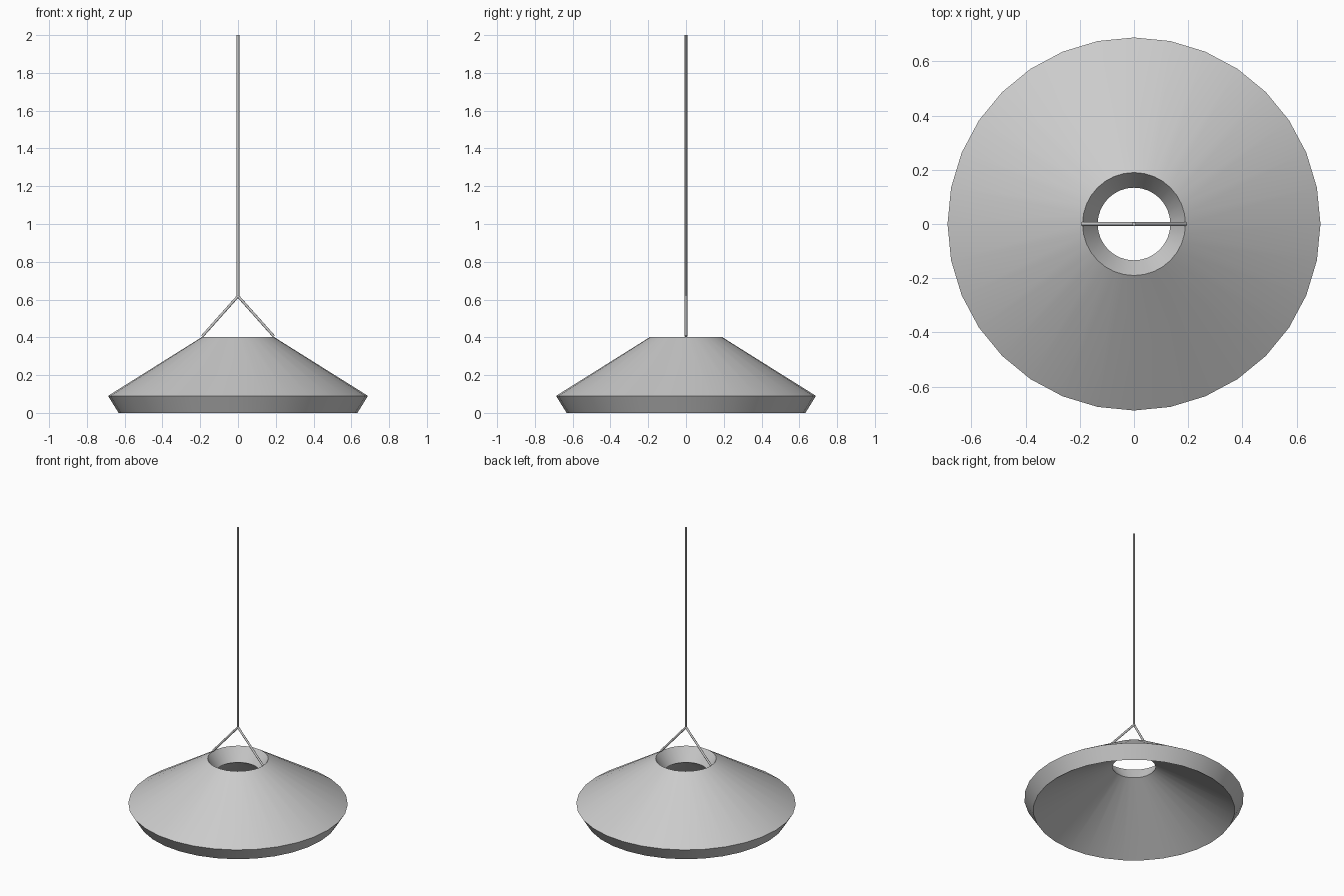
import bpy, math
from mathutils import Vector

if "Cube" in bpy.data.objects:
    bpy.data.objects.remove(bpy.data.objects["Cube"])

SIDES = 32


def finish(obj, name):
    obj.name = name
    bpy.context.view_layer.objects.active = obj
    obj.select_set(True)
    bpy.ops.object.shade_smooth_by_angle(angle=math.radians(30))
    obj.select_set(False)


def lathe(name, profile, sides):
    """Revolve a closed (radius, z) profile around the z axis."""
    n = len(profile)
    verts = [(r * math.sin(2 * math.pi * i / sides), r * math.cos(2 * math.pi * i / sides), z)
             for i in range(sides) for r, z in profile]
    faces = []
    for i in range(sides):
        a, b = i * n, (i + 1) % sides * n
        for k in range(n):
            j = (k + 1) % n
            faces.append((a + k, b + k, b + j, a + j))
    mesh = bpy.data.meshes.new(name)
    mesh.from_pydata(verts, [], faces)
    obj = bpy.data.objects.new(name, mesh)
    bpy.context.collection.objects.link(obj)
    finish(obj, name)


def rod(name, start, end, radius=0.007):
    """Thin cylinder between two points."""
    start, end = Vector(start), Vector(end)
    axis = end - start
    bpy.ops.mesh.primitive_cylinder_add(vertices=12, radius=radius, depth=axis.length,
                                        location=(start + end) / 2,
                                        rotation=axis.to_track_quat('Z', 'Y').to_euler())
    finish(bpy.context.object, name)


# Thick conical shade: lower lip, outer lip, top of the hole, bottom of the hole
lathe("lamp_shade", [(0.632, 0.0), (0.688, 0.09), (0.19, 0.402), (0.134, 0.312)], SIDES)

# Hanging cord
rod("hanging_cord", (0, 0, 0.615), (0, 0, 2.0))

# Two support wires from the cord to the rim of the hole
for side, label in ((-1, "left"), (1, "right")):
    rod(f"support_wire_{label}", (side * 0.19, 0, 0.405), (0, 0, 0.618))
